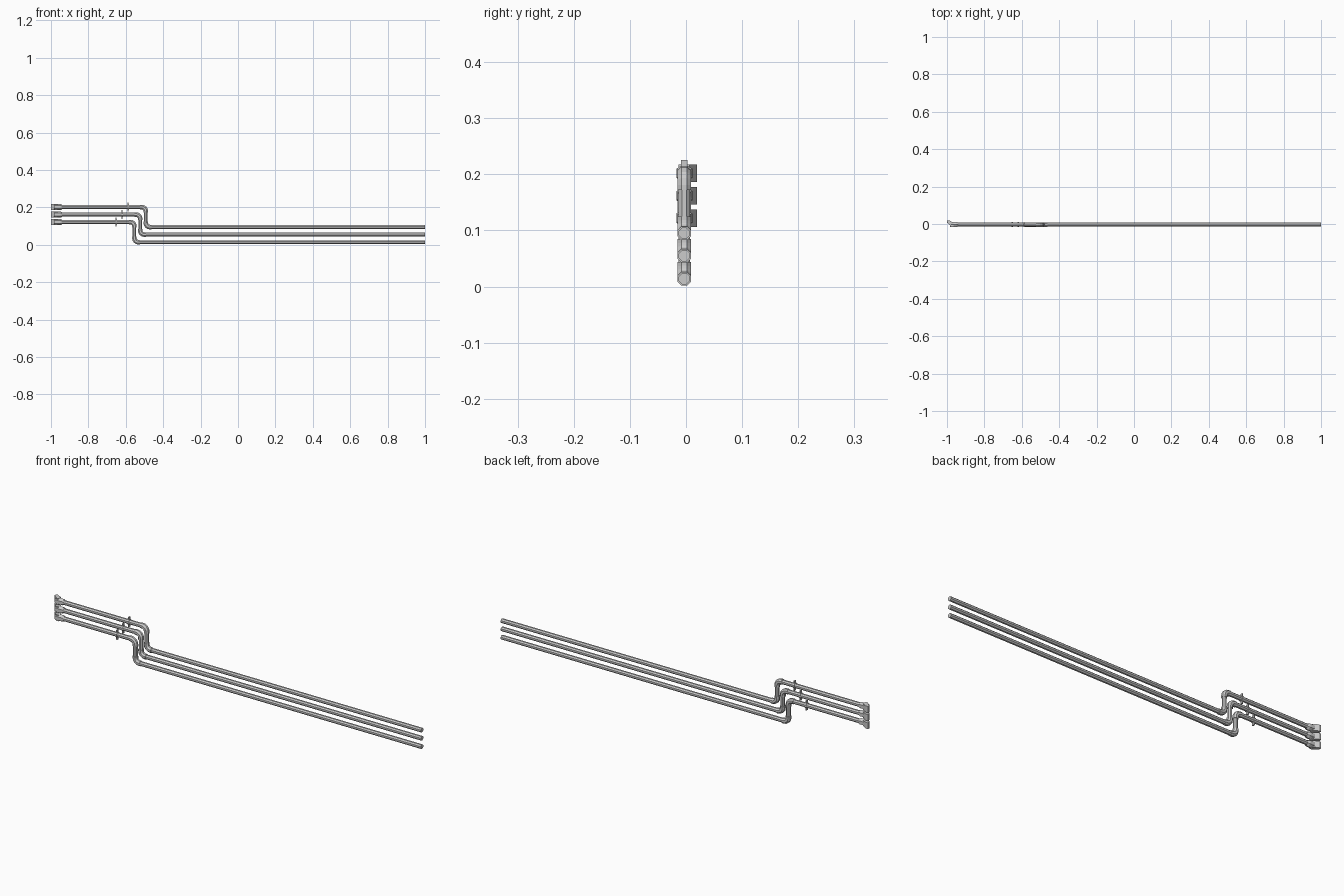
import bpy, math
from mathutils import Vector

if "Cube" in bpy.data.objects:
    bpy.data.objects.remove(bpy.data.objects["Cube"])

Y = -0.003   # common centre line of the pipes
R = 0.0108


def lathe(name, a, b, profile, sides=8, turn=0.0):
    """Faceted solid of revolution from a to b; profile = (fraction, radius)."""
    a, b = Vector(a), Vector(b)
    d = b - a
    q = d.to_track_quat('Z', 'Y')
    verts, faces = [], []
    for t, r in profile:
        for i in range(sides):
            w = 2 * math.pi * i / sides + turn
            verts.append(a + d * t + q @ Vector((r * math.cos(w), r * math.sin(w), 0)))
    for k in range(len(profile) - 1):
        for i in range(sides):
            j = (i + 1) % sides
            faces.append((k*sides + i, k*sides + j, (k+1)*sides + j, (k+1)*sides + i))
    n = len(verts)
    faces += [tuple(reversed(range(sides))), tuple(range(n - sides, n))]
    return add(name, verts, faces)


def add(name, verts, faces):
    me = bpy.data.meshes.new(name)
    me.from_pydata([tuple(v) for v in verts], [], faces)
    ob = bpy.data.objects.new(name, me)
    bpy.context.collection.objects.link(ob)
    return ob


def box(name, c, s):
    bpy.ops.mesh.primitive_cube_add(size=1, location=c)
    ob = bpy.context.object
    ob.name, ob.scale = name, s
    return ob


def sweep(name, pts, r, sides=8):
    """Tube along a path lying in the xz plane."""
    verts, faces = [], []
    P = [Vector(p) for p in pts]
    for k, p in enumerate(P):
        t0 = (p - P[max(k-1, 0)]).normalized() if k else (P[1] - p).normalized()
        t1 = (P[k+1] - p).normalized() if k < len(P) - 1 else t0
        t = (t0 + t1).normalized()
        n = Vector((0, 1, 0)).cross(t)
        m = 1 / max(t.dot(t0), 0.5)
        for i in range(sides):
            w = 2 * math.pi * (i + 0.5) / sides
            verts.append(p + n * (r * m * math.cos(w)) + Vector((0, r * math.sin(w), 0)))
    for k in range(len(P) - 1):
        for i in range(sides):
            j = (i + 1) % sides
            faces.append((k*sides + i, k*sides + j, (k+1)*sides + j, (k+1)*sides + i))
    n = len(verts)
    faces += [tuple(reversed(range(sides))), tuple(range(n - sides, n))]
    return add(name, verts, faces)


def bend(cx, cz, start, end, rad, steps=4):
    return [(cx + rad * math.cos(math.radians(start + (end - start) * i / steps)), Y,
             cz + rad * math.sin(math.radians(start + (end - start) * i / steps)))
            for i in range(steps + 1)]


rows = [(0.014, 0.122, -0.554, -0.652), (0.055, 0.162, -0.523, -0.620), (0.095, 0.202, -0.493, -0.588)]
for n, (lo, hi, xd, xc) in enumerate(rows):
    # stepped pipe
    b = 0.022
    upper = bend(xd - b, hi - b, 90, 0, b)
    lower = bend(xd + b, lo + b, 180, 270, b)
    sweep(f"pipe_{n}", [(-0.965, Y, hi)] + upper + lower + [(1, Y, lo)], R)
    # thicker elbow sleeves
    sweep(f"upper_elbow_{n}", [(xd - b - 0.008, Y, hi)] + upper + [(xd, Y, hi - b - 0.008)], 0.0132)
    sweep(f"lower_elbow_{n}", [(xd, Y, lo + b + 0.008)] + lower + [(xd + b + 0.008, Y, lo)], 0.0132)
    # bracket: ring with a tab above and below
    lathe(f"clamp_ring_{n}", (xc - 0.004, Y, hi), (xc + 0.004, Y, hi), [(0, 0.0135), (1, 0.0135)], 8, math.pi / 8)
    for s in (-1, 1):
        box(f"clamp_tab_{n}", (xc, Y, hi + s * 0.0175), (0.006, 0.011, 0.013))
    # hexagonal end nut
    lathe(f"end_nut_{n}", (-0.984, Y, hi), (-0.94, Y, hi),
          [(0, 0.014), (0.15, 0.0165), (0.8, 0.0165), (1, 0.012)], 6, math.pi / 2)
    # angled end socket turned towards the back
    outline = [(-1.0, 0.020), (-0.988, 0.020), (-0.965, 0.006), (-0.965, -0.013), (-0.976, -0.013), (-1.0, 0.008)]
    v = [(x, y, hi + s * 0.0155) for s in (-1, 1) for x, y in outline]
    k = len(outline)
    f = [tuple(range(k - 1, -1, -1)), tuple(range(k, 2 * k))]
    f += [(i, (i + 1) % k, (i + 1) % k + k, i + k) for i in range(k)]
    add(f"end_socket_{n}", v, f)
